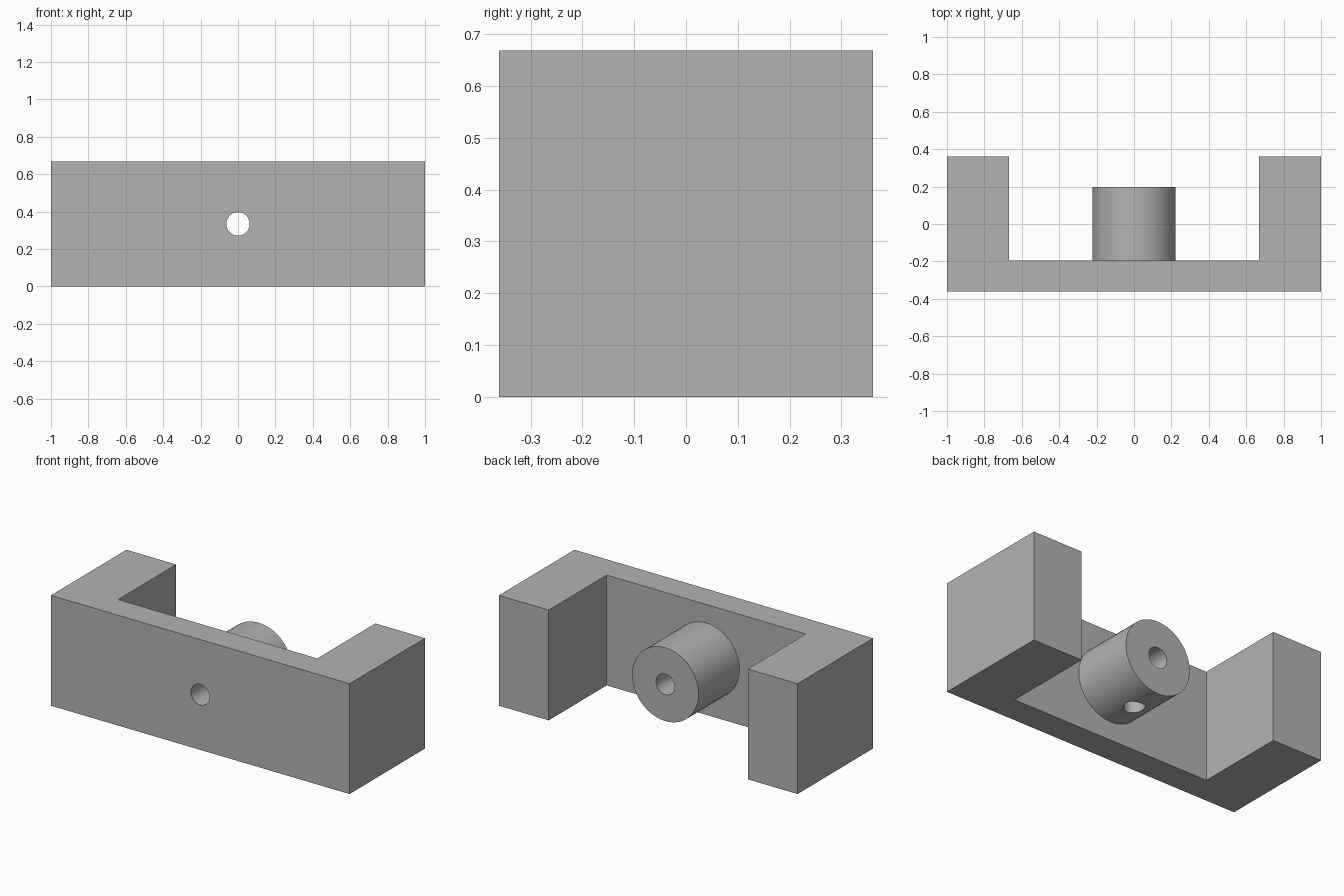
import bpy, bmesh, math
from mathutils import Matrix

cube = bpy.data.objects.get("Cube")
if cube:
    bpy.data.objects.remove(cube, do_unlink=True)

HEIGHT, FRONT, BACK = 0.668, -0.361, 0.361
WALL_Y, BOSS_Y, ARM_X = -0.194, 0.198, 0.667
MID = HEIGHT / 2

grey = bpy.data.materials.new("plain_grey")
grey.use_nodes = True
colour = (0.45, 0.45, 0.45, 1)
grey.diffuse_color = colour
grey.node_tree.nodes["Principled BSDF"].inputs["Base Color"].default_value = colour


def make_object(name, bm):
    bmesh.ops.recalc_face_normals(bm, faces=bm.faces)
    mesh = bpy.data.meshes.new(name)
    bm.to_mesh(mesh)
    bm.free()
    mesh.materials.append(grey)
    obj = bpy.data.objects.new(name, mesh)
    bpy.context.collection.objects.link(obj)
    return obj


def cylinder(name, radius, length, centre, axis):
    bm = bmesh.new()
    turn = Matrix.Rotation(math.pi / 2, 4, "X") if axis == "Y" else Matrix()
    bmesh.ops.create_cone(bm, cap_ends=True, segments=64, radius1=radius, radius2=radius,
                          depth=length, matrix=Matrix.Translation(centre) @ turn)
    return make_object(name, bm)


def combine(target, tool, operation):
    mod = target.modifiers.new(tool.name, "BOOLEAN")
    mod.operation, mod.object, mod.solver = operation, tool, "EXACT"
    bpy.context.view_layer.objects.active = target
    bpy.ops.object.modifier_apply(modifier=mod.name)
    bpy.data.objects.remove(tool, do_unlink=True)


# U-shaped bracket, extruded from its plan outline
half = [(1, FRONT), (1, BACK), (ARM_X, BACK), (ARM_X, WALL_Y)]
outline = half + [(-x, y) for x, y in reversed(half)]
bm = bmesh.new()
face = bm.faces.new([bm.verts.new((x, y, 0)) for x, y in outline])
extruded = bmesh.ops.extrude_face_region(bm, geom=[face])["geom"]
bmesh.ops.translate(bm, vec=(0, 0, HEIGHT),
                    verts=[v for v in extruded if isinstance(v, bmesh.types.BMVert)])
bracket = make_object("bracket", bm)

# Round boss on the inner wall, sunk slightly into it
start = WALL_Y - 0.05
boss = cylinder("boss", 0.222, BOSS_Y - start, (0, (start + BOSS_Y) / 2, MID), "Y")
combine(bracket, boss, "UNION")

# Through bore, and a set-screw hole from the underside of the boss to the bore
combine(bracket, cylinder("bore", 0.0625, 1, (0, 0, MID), "Y"), "DIFFERENCE")
combine(bracket, cylinder("screw_hole", 0.058, MID, (0, 0.003, MID / 2), "Z"), "DIFFERENCE")

bpy.ops.object.select_all(action="DESELECT")
bracket.select_set(True)
bpy.context.view_layer.objects.active = bracket
bpy.ops.object.shade_smooth_by_angle(angle=math.radians(30))
